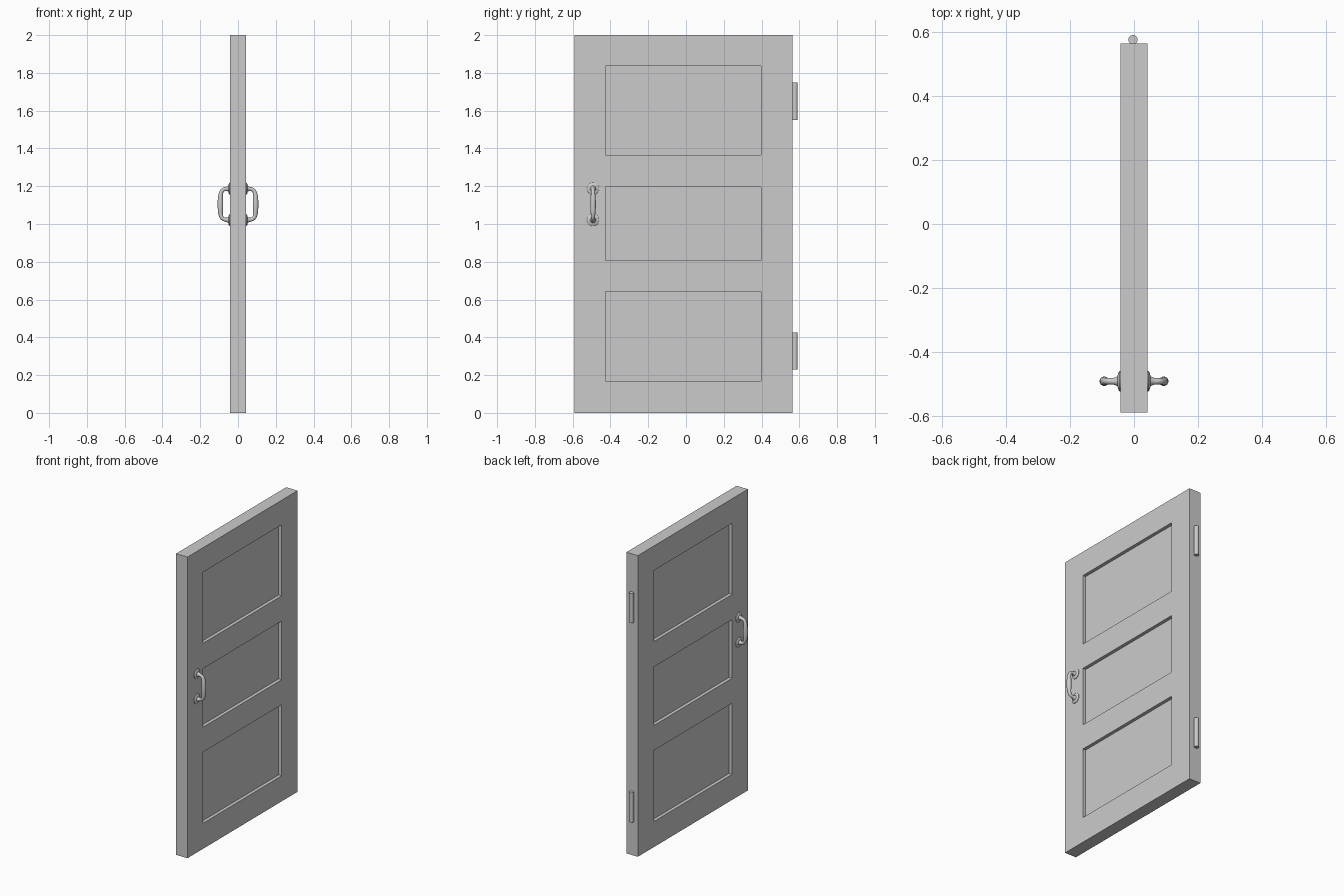
import bpy, bmesh, math
from mathutils import Matrix, Vector

if "Cube" in bpy.data.objects:
    bpy.data.objects.remove(bpy.data.objects["Cube"])

HALF_T = 0.042                      # half door thickness
Y0, Y1 = -0.59, 0.565               # door leaf width
PANEL_Y = (-0.425, 0.398)
PANEL_Z = [(0.17, 0.642), (0.808, 1.197), (1.365, 1.837)]
RECESS = 0.022
HANDLE_Y = -0.492
MOUNTS = (1.021, 1.187)


def add_mesh(name, bm):
    mesh = bpy.data.meshes.new(name)
    bm.to_mesh(mesh)
    bm.free()
    obj = bpy.data.objects.new(name, mesh)
    bpy.context.collection.objects.link(obj)
    return obj


def activate(obj):
    bpy.ops.object.select_all(action='DESELECT')
    obj.select_set(True)
    bpy.context.view_layer.objects.active = obj


def smooth(obj):
    activate(obj)
    bpy.ops.object.shade_smooth_by_angle(angle=math.radians(40))


# Door leaf: slab cut along the panel lines, panels sunk on both faces
bm = bmesh.new()
bmesh.ops.create_cube(bm, size=1, matrix=Matrix.Translation((0, (Y0 + Y1) / 2, 1))
                      @ Matrix.Diagonal((HALF_T * 2, Y1 - Y0, 2, 1)))
cuts = [((0, y, 0), (0, 1, 0)) for y in PANEL_Y]
cuts += [((0, 0, z), (0, 0, 1)) for pair in PANEL_Z for z in pair]
for co, no in cuts:
    bmesh.ops.bisect_plane(bm, geom=bm.verts[:] + bm.edges[:] + bm.faces[:],
                           plane_co=co, plane_no=no)
bm.normal_update()
panels = []
for f in bm.faces:
    c = f.calc_center_median()
    if (abs(f.normal.x) > 0.9 and PANEL_Y[0] < c.y < PANEL_Y[1]
            and any(a < c.z < b for a, b in PANEL_Z)):
        panels.append(f)
bmesh.ops.inset_individual(bm, faces=panels, thickness=0, depth=-RECESS)
add_mesh("door_leaf", bm)

# Hinge barrels on the back edge
for name, z in (("lower_hinge", 0.327), ("upper_hinge", 1.65)):
    bm = bmesh.new()
    bmesh.ops.create_cone(bm, cap_ends=True, segments=24, radius1=0.0145,
                          radius2=0.0145, depth=0.197,
                          matrix=Matrix.Translation((-0.003, 0.5765, z)))
    smooth(add_mesh(name, bm))


# Mounting plate: shallow domed disc turned about the x axis
def mounting_plate(name, side, z):
    profile = [(-0.002, 0), (-0.002, 0.032), (0.003, 0.032), (0.006, 0.028),
               (0.009, 0.019), (0.010, 0)]
    bm = bmesh.new()
    verts = [bm.verts.new((HALF_T + h, r, 0)) for h, r in profile]
    edges = [bm.edges.new(p) for p in zip(verts, verts[1:])]
    bmesh.ops.spin(bm, geom=verts + edges, cent=(0, 0, 0), axis=(1, 0, 0),
                   angle=math.tau, steps=32)
    bmesh.ops.remove_doubles(bm, verts=bm.verts[:], dist=1e-5)
    for v in bm.verts:
        v.co = Vector((v.co.x * side, v.co.y + HANDLE_Y, v.co.z + z))
    bmesh.ops.recalc_face_normals(bm, faces=bm.faces[:])
    smooth(add_mesh(name, bm))


# Pull handle: swept tube with flared feet, slim necks and a fuller grip
def pull_handle(name, side):
    mid = sum(MOUNTS) / 2
    half = [(0.042, 0.083, 0.019), (0.050, 0.083, 0.017), (0.058, 0.082, 0.011),
            (0.070, 0.081, 0.010), (0.083, 0.076, 0.010), (0.091, 0.060, 0.011),
            (0.093, 0.040, 0.013), (0.093, 0.020, 0.0145)]
    path = half + [(0.093, 0, 0.015)] + [(x, -z, r) for x, z, r in reversed(half)]
    curve = bpy.data.curves.new(name, 'CURVE')
    curve.dimensions = '3D'
    curve.bevel_depth = 1
    curve.bevel_resolution = 6
    curve.use_fill_caps = True
    spline = curve.splines.new('NURBS')
    spline.points.add(len(path) - 1)
    for p, (x, z, r) in zip(spline.points, path):
        p.co = (x * side, HANDLE_Y, mid + z, 1)
        p.radius = r
    spline.order_u = 4
    spline.use_endpoint_u = True
    spline.resolution_u = 4
    obj = bpy.data.objects.new(name, curve)
    bpy.context.collection.objects.link(obj)
    activate(obj)
    bpy.ops.object.convert(target='MESH')
    smooth(bpy.context.view_layer.objects.active)


for label, side in (("right", 1), ("left", -1)):
    pull_handle(label + "_handle", side)
    for pos, z in zip(("lower", "upper"), MOUNTS):
        mounting_plate(f"{label}_{pos}_plate", side, z)
